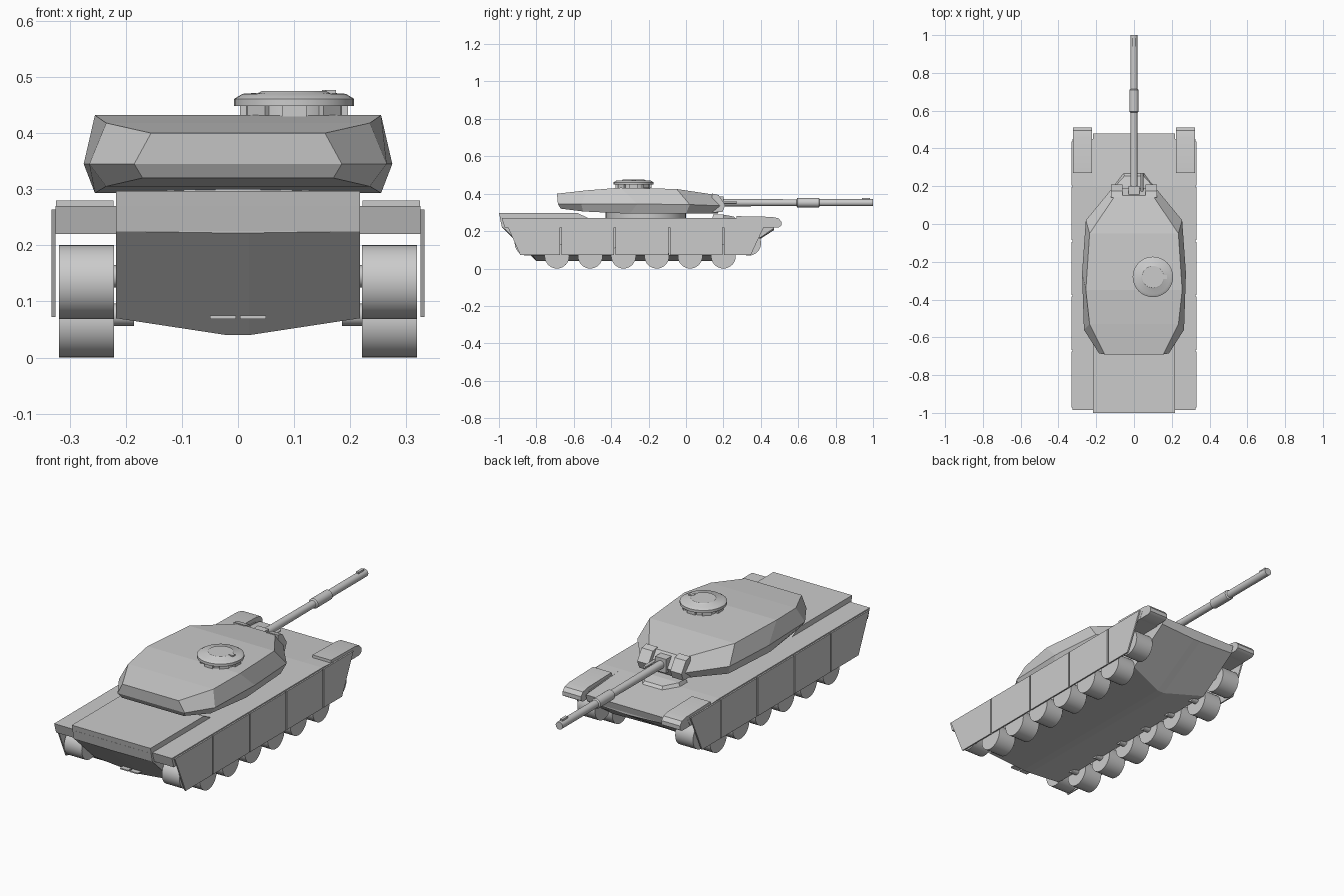
import bpy
import bmesh
from math import pi, radians, cos, sin
from mathutils import Matrix

old = bpy.data.objects.get("Cube")
if old:
    bpy.data.objects.remove(old, do_unlink=True)

grey = bpy.data.materials.new("plain grey")
grey.use_nodes = True
COLOUR = (0.6, 0.6, 0.6, 1)
grey.diffuse_color = COLOUR
grey.node_tree.nodes["Principled BSDF"].inputs["Base Color"].default_value = COLOUR


def finish(name, bm, smooth=False):
    bmesh.ops.recalc_face_normals(bm, faces=bm.faces[:])
    mesh = bpy.data.meshes.new(name)
    bm.to_mesh(mesh)
    bm.free()
    mesh.materials.append(grey)
    obj = bpy.data.objects.new(name, mesh)
    bpy.context.collection.objects.link(obj)
    if smooth:
        bpy.ops.object.select_all(action='DESELECT')
        obj.select_set(True)
        bpy.context.view_layer.objects.active = obj
        bpy.ops.object.shade_smooth_by_angle(angle=radians(35))
    return obj


def loft(name, stations):
    """Skin a row of half sections, each mirrored across x = 0."""
    bm = bmesh.new()
    rings = []
    for half in stations:
        pts = list(half) + [(-x, y, z) for x, y, z in reversed(half)]
        rings.append([bm.verts.new(p) for p in pts])
    n = len(rings[0])
    for a, b in zip(rings, rings[1:]):
        for i in range(n):
            j = (i + 1) % n
            bm.faces.new((a[i], a[j], b[j], b[i]))
    # end caps as strips of quads
    for ring in (rings[0], rings[-1]):
        for i in range(n // 2 - 1):
            bm.faces.new((ring[i], ring[i + 1], ring[n - 2 - i], ring[n - 1 - i]))
    return finish(name, bm)


def prism(name, profile, x0, x1, smooth=False):
    """Extrude a (y, z) profile from x0 to x1."""
    bm = bmesh.new()
    face = bm.faces.new([bm.verts.new((x0, y, z)) for y, z in profile])
    new = bmesh.ops.extrude_face_region(bm, geom=[face])["geom"]
    verts = [g for g in new if isinstance(g, bmesh.types.BMVert)]
    bmesh.ops.translate(bm, verts=verts, vec=(x1 - x0, 0, 0))
    return finish(name, bm, smooth)


def box(name, x, y, z):
    return prism(name, [(y[0], z[0]), (y[1], z[0]), (y[1], z[1]), (y[0], z[1])], *x)


def lathe(name, profile, matrix, sides=32):
    """Revolve an (r, h) profile about local z, closing both ends."""
    bm = bmesh.new()
    rings = []
    for r, h in profile:
        rings.append([bm.verts.new((r * cos(2 * pi * i / sides),
                                    r * sin(2 * pi * i / sides), h))
                      for i in range(sides)])
    for a, b in zip(rings, rings[1:]):
        for i in range(sides):
            j = (i + 1) % sides
            bm.faces.new((a[i], a[j], b[j], b[i]))
    bm.faces.new(rings[0])
    bm.faces.new(rings[-1])
    bm.transform(matrix)
    return finish(name, bm, True)


def at(x, y, z):
    return Matrix.Translation((x, y, z))


ALONG_X = Matrix.Rotation(pi / 2, 4, 'Y')
ALONG_Y = Matrix.Rotation(-pi / 2, 4, 'X')

# Hull with shallow V belly
W = 0.217
loft("hull", [
    [(0.02, -0.985, 0.222), (W, -0.985, 0.225), (W, -0.995, 0.27)],
    [(0.02, -0.80, 0.04), (W, -0.82, 0.07), (W, -0.80, 0.27)],
    [(0.02, 0.20, 0.04), (W, 0.26, 0.07), (W, 0.20, 0.27)],
    [(0.02, 0.47, 0.205), (W, 0.47, 0.215), (W, 0.48, 0.25)],
])
prism("engine_deck", [(-0.985, 0.225), (-1, 0.297), (-0.58, 0.297), (-0.52, 0.268), (-0.6, 0.24)], -W, W)

# Parts repeated on both sides
for s, side in ((1, "left"), (-1, "right")):
    prism(f"{side}_fender",
          [(-0.97, 0.22), (-0.985, 0.27), (0.2, 0.27), (0.45, 0.256), (0.43, 0.22)],
          s * W, s * 0.325)
    prism(f"{side}_mudguard",
          [(0.27, 0.25), (0.27, 0.28), (0.46, 0.276), (0.495, 0.268), (0.51, 0.25),
           (0.51, 0.23), (0.495, 0.22), (0.43, 0.22)],
          s * 0.222, s * 0.324, True)

    # Skirt panels, slanted at both ends
    seams = [-0.67, -0.38, -0.09, 0.2]
    tops = [-0.975] + seams + [0.44]
    lows = [-0.89] + seams + [0.35]
    for i in range(len(tops) - 1):
        g = 0.004
        prism(f"{side}_skirt_{i + 1}",
              [(lows[i] + g, 0.072), (lows[i + 1] - g, 0.072),
               (tops[i + 1] - g, 0.264), (tops[i] + g, 0.264)],
              s * 0.325, s * 0.332)

    # Road wheels, then the raised end wheels
    wheels = [(-0.69 + 0.178 * i, 0.066) for i in range(6)] + [(-0.85, 0.135), (0.335, 0.135)]
    for i, (y, z) in enumerate(wheels):
        kind = "road_wheel" if i < 6 else "end_wheel"
        lathe(f"{side}_{kind}_{i + 1}", [(0.066, -0.049), (0.066, 0.049)],
              at(s * 0.27, y, z) @ ALONG_X)
        lathe(f"{side}_axle_{i + 1}", [(0.02, -0.03), (0.02, 0.03)],
              at(s * 0.215, y, z + 0.01) @ ALONG_X, 12)

    # Mantlet cheeks beside the gun and the towing plates
    prism(f"{side}_mantlet_cheek",
          [(0.14, 0.30), (0.14, 0.401), (0.175, 0.393), (0.21, 0.34), (0.195, 0.302)],
          s * 0.06, s * 0.122)
    box(f"{side}_tow_plate", (s * 0.004, s * 0.05), (-0.86, -0.79), (0.069, 0.075))

# Turret
lathe("turret_ring", [(0.215, 0.265), (0.215, 0.30)], at(0, -0.215, 0), 40)
loft("turret", [
    [(0.17, -0.67, 0.32), (0.185, -0.685, 0.345), (0.155, -0.69, 0.40)],
    [(0.235, -0.55, 0.305), (0.265, -0.56, 0.345), (0.235, -0.53, 0.418)],
    [(0.255, -0.30, 0.293), (0.275, -0.26, 0.345), (0.255, -0.35, 0.432)],
    [(0.235, 0.0, 0.293), (0.255, 0.02, 0.342), (0.235, -0.05, 0.425)],
    [(0.09, 0.17, 0.295), (0.115, 0.19, 0.335), (0.10, 0.15, 0.395)],
])

# Cupola: neck with vision blocks, then a bevelled lid
CUPOLA = at(0.1, -0.28, 0)
lathe("cupola_neck", [(0.088, 0.42), (0.088, 0.452)], CUPOLA)
for i in range(8):
    turn = Matrix.Rotation(2 * pi * i / 8, 4, 'Z')
    block = box(f"vision_block_{i + 1}", (0.08, 0.096), (-0.022, 0.022), (0.43, 0.448))
    block.data.transform(CUPOLA @ turn)
lathe("cupola_lid", [(0.107, 0.448), (0.107, 0.461), (0.092, 0.47), (0.062, 0.472),
                     (0.058, 0.475)], CUPOLA)
box("cupola_hinge", (0.15, 0.175), (-0.29, -0.27), (0.468, 0.477))

# Main gun along +y
GUN = at(0, 0, 0.352) @ ALONG_Y
lathe("gun_barrel", [(0.02, 0.15), (0.018, 0.59), (0.025, 0.595), (0.025, 0.71),
                     (0.019, 0.715), (0.019, 1.0)], GUN, 20)
box("muzzle_sight", (-0.007, 0.007), (0.94, 0.985), (0.365, 0.378))
box("gun_collar", (-0.03, 0.03), (0.14, 0.2), (0.315, 0.385))
lathe("coaxial_gun", [(0.007, 0.17), (0.007, 0.27)], at(0.042, 0, 0.355) @ ALONG_Y, 12)

# Driver hatch on the front deck
loft("driver_hatch", [
    [(0.11, 0.14, 0.262), (0.10, 0.145, 0.288)],
    [(0.11, 0.20, 0.262), (0.10, 0.20, 0.288)],
    [(0.055, 0.27, 0.262), (0.05, 0.255, 0.278)],
])
